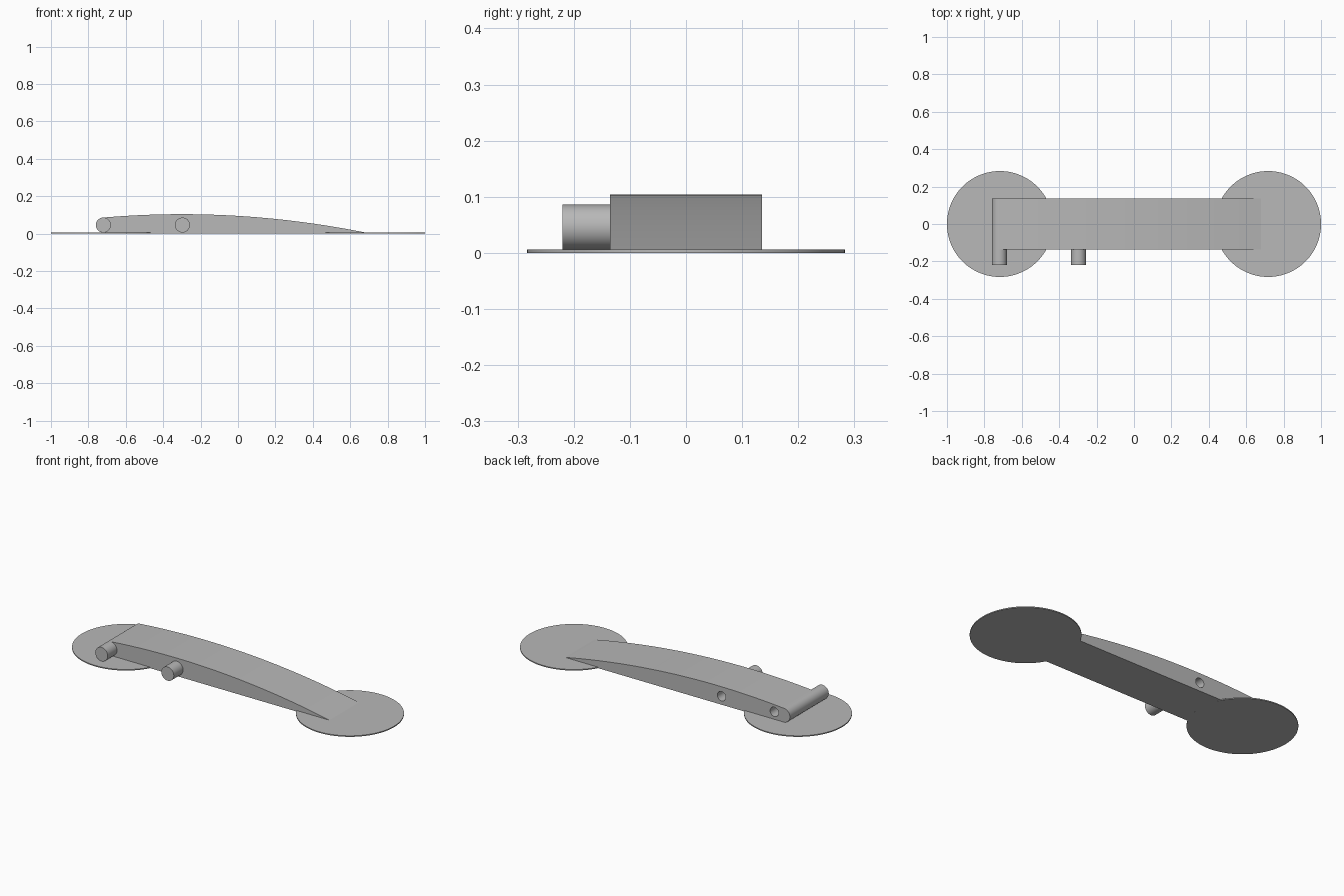
import bpy, bmesh, math
from mathutils import Matrix

cube = bpy.data.objects.get("Cube")
if cube:
    bpy.data.objects.remove(cube, do_unlink=True)

grey = bpy.data.materials.new("plain grey")
grey.use_nodes = True
grey.diffuse_color = (0.48, 0.48, 0.48, 1)
grey.node_tree.nodes["Principled BSDF"].inputs["Base Color"].default_value = grey.diffuse_color

HALF = 0.135          # half width of the body
PEG_R, PEG_Z = 0.04, 0.046
END_X = -0.72         # axis of the rounded end


def finish(name, bm):
    bmesh.ops.recalc_face_normals(bm, faces=bm.faces)
    mesh = bpy.data.meshes.new(name)
    bm.to_mesh(mesh)
    bm.free()
    mesh.materials.append(grey)
    obj = bpy.data.objects.new(name, mesh)
    bpy.context.collection.objects.link(obj)
    return obj


def smooth(obj):
    bpy.ops.object.select_all(action="DESELECT")
    obj.select_set(True)
    bpy.context.view_layer.objects.active = obj
    bpy.ops.object.shade_smooth_by_angle(angle=math.radians(30))


def cylinder(name, radius, depth, centre, along_y=False, sides=64):
    bm = bmesh.new()
    turn = Matrix.Rotation(math.pi / 2, 4, "X") if along_y else Matrix()
    bmesh.ops.create_cone(bm, cap_ends=True, segments=sides, radius1=radius,
                          radius2=radius, depth=depth,
                          matrix=Matrix.Translation(centre) @ turn)
    return finish(name, bm)


# Thin round pads under both ends
for side, x in (("right", -0.717), ("left", 0.717)):
    smooth(cylinder(side + "_pad", 0.283, 0.006, (x, 0, 0.003), sides=128))


# Body: shallow arched top, rounded thick end, flat underside
def arch(x):
    return max(0, 0.104 - (x + 0.3) ** 2 / 9.8)


steps = 48
tip = 0.709
start = END_X + 0.008
profile = [(tip + (start - tip) * i / steps, arch(tip + (start - tip) * i / steps))
           for i in range(steps + 1)]
for i in range(1, 25):
    a = math.pi / 2 + math.pi * i / 24
    profile.append((END_X + PEG_R * math.cos(a), PEG_Z + PEG_R * math.sin(a)))
profile.append((END_X, 0))

bm = bmesh.new()
face = bm.faces.new([bm.verts.new((x, -HALF, z)) for x, z in profile])
new = bmesh.ops.extrude_face_region(bm, geom=[face])["geom"]
bmesh.ops.translate(bm, vec=(0, 2 * HALF, 0),
                    verts=[v for v in new if isinstance(v, bmesh.types.BMVert)])
body = finish("arched_body", bm)

# Two blind sockets in the back
for i, x in enumerate((-0.66, -0.322)):
    cutter = cylinder(f"socket_cutter_{i + 1}", 0.027, 0.17, (x, HALF, 0.049), True, 32)
    cutter.hide_render = True
    cutter.hide_viewport = True
    cut = body.modifiers.new(f"socket_{i + 1}", "BOOLEAN")
    cut.operation = "DIFFERENCE"
    cut.solver = "EXACT"
    cut.object = cutter

# Apply the cuts so shading follows the finished shape
graph = bpy.context.evaluated_depsgraph_get()
mesh = bpy.data.meshes.new_from_object(body.evaluated_get(graph))
body.modifiers.clear()
body.data = mesh
for obj in [o for o in bpy.data.objects if o.name.startswith("socket_cutter")]:
    bpy.data.objects.remove(obj, do_unlink=True)
smooth(body)

# Two pegs on the front
for name, x in (("end_peg", END_X), ("middle_peg", -0.297)):
    smooth(cylinder(name, PEG_R, 0.095, (x, -HALF - 0.0375, PEG_Z), True, 48))
